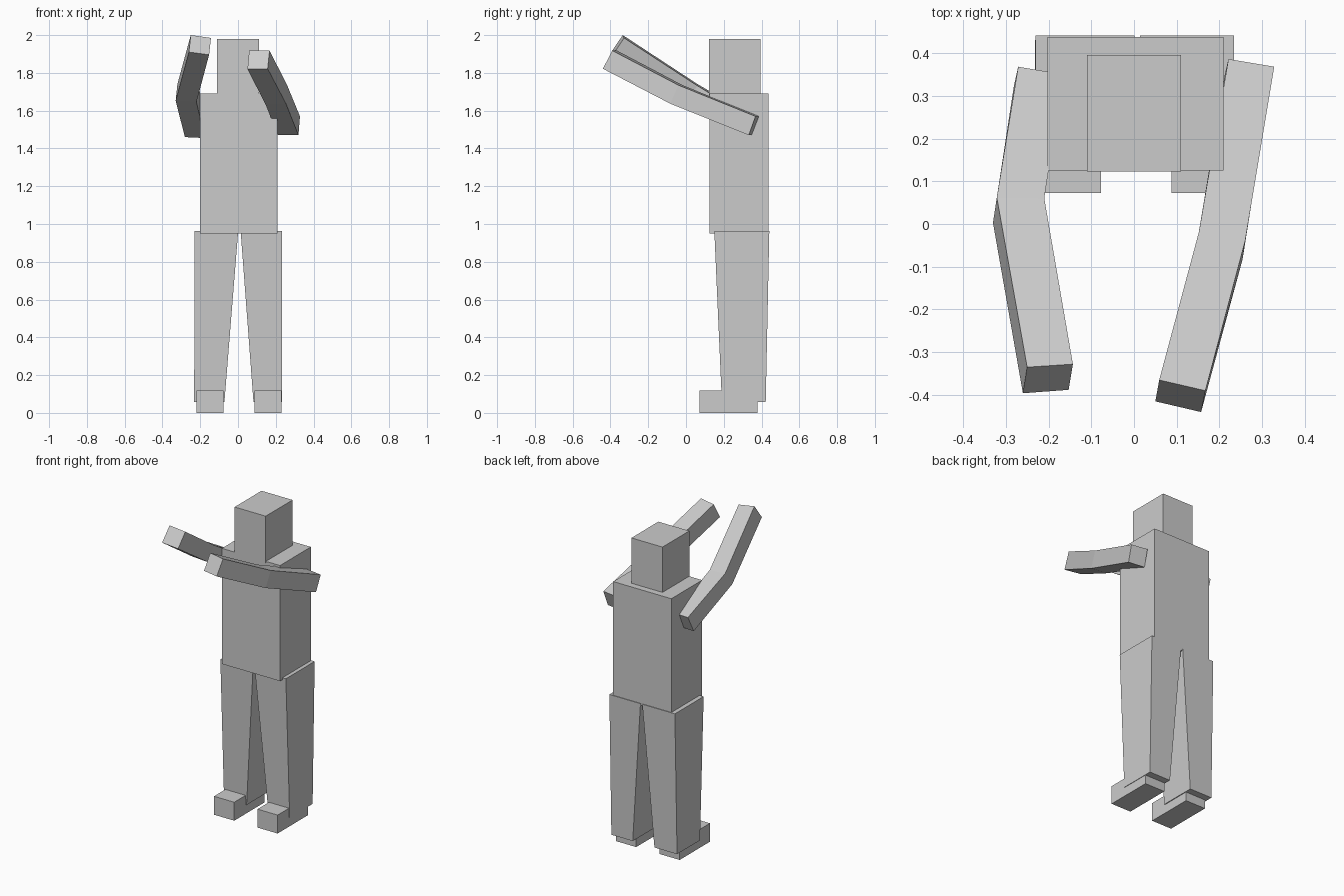
import bpy, bmesh


def loft(name, rings):
    """Solid through a series of four-cornered sections, capped at both ends."""
    bm = bmesh.new()
    loops = [[bm.verts.new(p) for p in ring] for ring in rings]
    for a, b in zip(loops, loops[1:]):
        for i in range(4):
            j = (i + 1) % 4
            bm.faces.new((a[i], a[j], b[j], b[i]))
    bm.faces.new(loops[0][::-1])
    bm.faces.new(loops[-1])
    bmesh.ops.recalc_face_normals(bm, faces=bm.faces)
    mesh = bpy.data.meshes.new(name)
    bm.to_mesh(mesh)
    bm.free()
    ob = bpy.data.objects.new(name, mesh)
    bpy.context.collection.objects.link(ob)
    return ob


def rect(x0, x1, y0, y1, z):
    return [(x0, y0, z), (x1, y0, z), (x1, y1, z), (x0, y1, z)]


def box(name, x0, x1, y0, y1, z0, z1):
    return loft(name, [rect(x0, x1, y0, y1, z0), rect(x0, x1, y0, y1, z1)])


# Head and torso
box("head", -0.11, 0.11, 0.123, 0.395, 1.68, 1.98)
box("torso", -0.202, 0.21, 0.125, 0.437, 0.95, 1.69)

# Tapered legs and feet
for side, foot, ankle, hip in (
    ("left", (-0.22, -0.077), (-0.232, -0.072), (-0.23, 0.001)),
    ("right", (0.088, 0.23), (0.082, 0.233), (0.014, 0.234)),
):
    loft(side + "_leg", [rect(*ankle, 0.19, 0.422, 0.057),
                         rect(*hip, 0.15, 0.441, 0.962)])
    box(side + "_foot", *foot, 0.072, 0.378, 0.0, 0.118)

# Bent arms: shoulder, elbow and hand sections
# corner order: outer top, inner top, inner bottom, outer bottom
loft("right_arm", [
    [(0.328, 0.368, 1.57), (0.221, 0.386, 1.57), (0.212, 0.347, 1.47), (0.32, 0.332, 1.47)],
    [(0.26, -0.04, 1.735), (0.152, -0.018, 1.735), (0.145, -0.06, 1.635), (0.254, -0.083, 1.637)],
    [(0.167, -0.39, 1.918), (0.059, -0.365, 1.918), (0.05, -0.415, 1.82), (0.157, -0.44, 1.822)],
])
loft("left_arm", [
    [(-0.271, 0.368, 1.562), (-0.165, 0.35, 1.555), (-0.175, 0.307, 1.455), (-0.281, 0.323, 1.46)],
    [(-0.321, 0.062, 1.74), (-0.21, 0.06, 1.732), (-0.22, 0.003, 1.645), (-0.33, 0.003, 1.652)],
    [(-0.25, -0.335, 2.0), (-0.143, -0.328, 1.985), (-0.153, -0.388, 1.896), (-0.26, -0.396, 1.91)],
])
